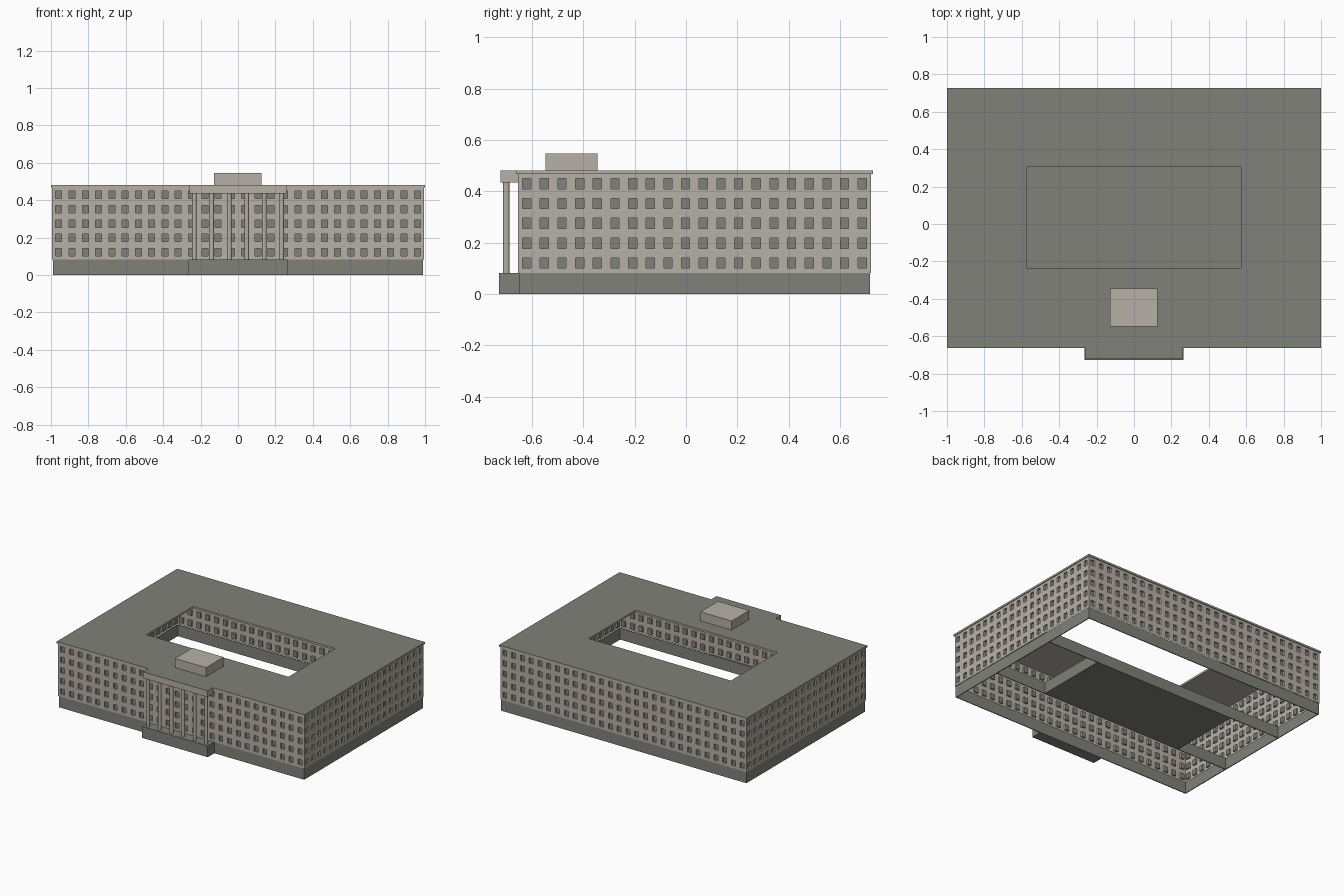
import bpy, bmesh
from mathutils import Vector

cube = bpy.data.objects.get("Cube")
if cube:
    bpy.data.objects.remove(cube, do_unlink=True)


def material(name, rgb):
    m = bpy.data.materials.new(name)
    m.use_nodes = True
    m.diffuse_color = (*rgb, 1)
    m.node_tree.nodes["Principled BSDF"].inputs["Base Color"].default_value = (*rgb, 1)
    return m


STONE = material("warm_stone", (0.47, 0.435, 0.38))
GREY = material("dark_grey", (0.22, 0.22, 0.195))


def finish(name, bm, mats):
    mesh = bpy.data.meshes.new(name)
    bm.to_mesh(mesh)
    bm.free()
    for m in mats:
        mesh.materials.append(m)
    ob = bpy.data.objects.new(name, mesh)
    bpy.context.scene.collection.objects.link(ob)
    return ob


def box(name, x, y, z, mat, top=None):
    """Box from (min, max) ranges, with an optional top colour."""
    bm = bmesh.new()
    bmesh.ops.create_cube(bm, size=1)
    for v in bm.verts:
        v.co = [r[0] if c < 0 else r[1] for c, r in zip(v.co, (x, y, z))]
    for f in bm.faces:
        f.material_index = int(top is not None and f.normal.z > 0.5)
    return finish(name, bm, [mat, top or mat])


def facade(name, start, end, columns, rows, z0, z1):
    """Wall sheet with a grid of recessed windows; outside is on the right of start to end."""
    start, end = Vector(start), Vector(end)
    along = (end - start).normalized()
    inward = Vector((-along.y, along.x, 0))
    cell, storey = (end - start).length / columns, (z1 - z0) / rows
    us, zs = [0.0], [z0]
    for i in range(columns):
        mid = (i + 0.5) * cell
        us += [mid - 0.016, mid + 0.016]
    for j in range(rows):
        mid = z0 + (j + 0.5) * storey
        zs += [mid - 0.02, mid + 0.02]
    us.append(columns * cell)
    zs.append(z1)
    bm = bmesh.new()
    grid = [[bm.verts.new(start + along * u + Vector((0, 0, z))) for z in zs] for u in us]
    panes = []
    for i in range(len(us) - 1):
        for j in range(len(zs) - 1):
            f = bm.faces.new((grid[i][j], grid[i + 1][j], grid[i + 1][j + 1], grid[i][j + 1]))
            if i % 2 and j % 2:
                panes.append(f)
    panes = bmesh.ops.extrude_discrete_faces(bm, faces=panes)["faces"]
    for f in panes:
        f.material_index = 1
        bmesh.ops.translate(bm, verts=f.verts, vec=inward * 0.012)
    return finish(name, bm, [STONE, GREY])


def frame(name, outer, inner, z, mat, top):
    """Flat slab with a rectangular hole."""
    bm = bmesh.new()

    def loop(r, h):
        (a, b), (c, d) = r
        return [bm.verts.new((*p, h)) for p in ((a, c), (b, c), (b, d), (a, d))]

    ob, ot, ib, it = loop(outer, z[0]), loop(outer, z[1]), loop(inner, z[0]), loop(inner, z[1])
    for i in range(4):
        k = (i + 1) % 4
        bm.faces.new((ob[i], ob[k], ot[k], ot[i]))
        bm.faces.new((ib[k], ib[i], it[i], it[k]))
        bm.faces.new((ob[k], ob[i], ib[i], ib[k]))
        bm.faces.new((ot[i], ot[k], it[k], it[i])).material_index = 1
    return finish(name, bm, [mat, top])


BASE, EAVES, ROOF = 0.083, 0.468, 0.481
COURT = ((-0.576, 0.572), (-0.235, 0.305))

# Outer walls with windows
W, F, B = 0.994, -0.655, 0.721
facade("front_wall", (-W, F, 0), (W, F, 0), 28, 5, BASE, EAVES)
facade("left_wall", (W, F, 0), (W, B, 0), 20, 5, BASE, EAVES)
facade("back_wall", (W, B, 0), (-W, B, 0), 28, 5, BASE, EAVES)
facade("right_wall", (-W, B, 0), (-W, F, 0), 20, 5, BASE, EAVES)

# Plinth below the walls, open underneath
P, PF, PB, T = 0.99, -0.651, 0.717, 0.006
frame("plinth", ((-P, P), (PF, PB)), ((-P + T, P - T), (PF + T, PB - T)), (0, BASE), GREY, GREY)
for name, y in (("front_cross_footing", COURT[1][0]), ("back_cross_footing", COURT[1][1])):
    box(name, (-P, P), (y - T / 2, y + T / 2), (0, BASE), GREY)
box("courtyard_floor", *COURT, (0, BASE), GREY)

# Roof slab with courtyard opening
frame("roof", ((-1, 1), (-0.662, 0.728)), COURT, (EAVES, ROOF), STONE, GREY)
box("rooftop_block", (-0.127, 0.125), (-0.547, -0.345), (ROOF, 0.547), STONE)

# Portico
box("portico_base", (-0.265, 0.265), (-0.728, -0.651), (0, BASE), GREY)
box("portico_entablature", (-0.26, 0.26), (-0.723, -0.655), (0.435, ROOF), STONE, GREY)
for i in range(6):
    bm = bmesh.new()
    bmesh.ops.create_cone(bm, cap_ends=True, segments=12, radius1=0.012, radius2=0.012,
                          depth=0.435 - BASE)
    bmesh.ops.translate(bm, verts=bm.verts, vec=((i - 2.5) * 0.0935, -0.7, (0.435 + BASE) / 2))
    finish(f"portico_column_{i + 1}", bm, [STONE])
